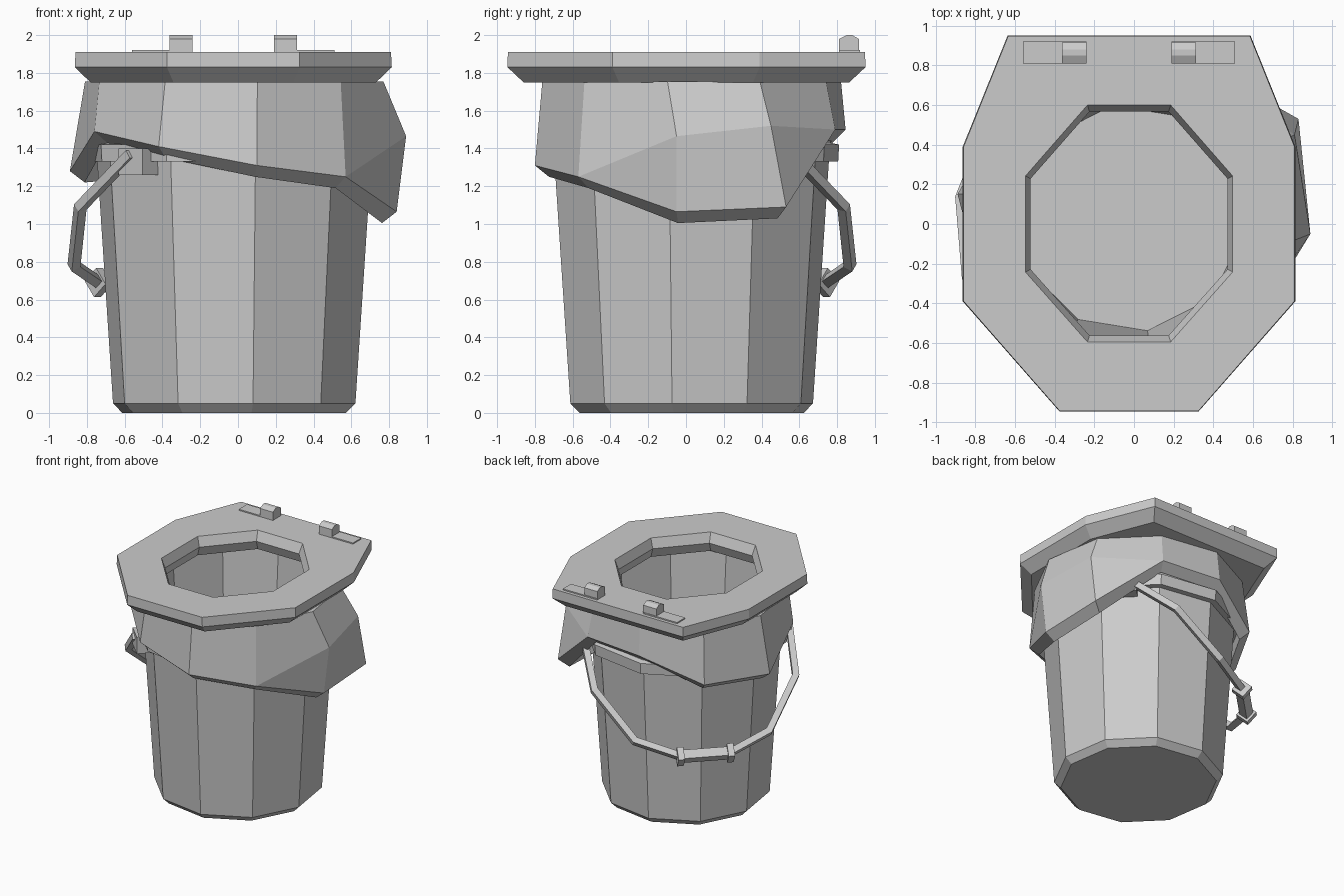
import bpy, bmesh
from math import sin, cos, radians, sqrt
from mathutils import Vector, Matrix

if "Cube" in bpy.data.objects:
    bpy.data.objects.remove(bpy.data.objects["Cube"])

CX, CY = -0.02, 0.03           # bucket axis
ANG = [radians(-81.2 + 36 * k) for k in range(10)]


def finish(name, bm):
    bmesh.ops.remove_doubles(bm, verts=bm.verts, dist=0.0005)
    bmesh.ops.dissolve_degenerate(bm, edges=bm.edges, dist=0.0005)
    bmesh.ops.recalc_face_normals(bm, faces=bm.faces)
    me = bpy.data.meshes.new(name)
    bm.to_mesh(me)
    bm.free()
    ob = bpy.data.objects.new(name, me)
    bpy.context.collection.objects.link(ob)
    return ob


def loft(name, rings, cap_start=False, cap_end=False, loop=False):
    """Skin consecutive closed rings of points."""
    bm = bmesh.new()
    vs = [[bm.verts.new(p) for p in r] for r in rings]
    pairs = list(zip(vs, vs[1:])) + ([(vs[-1], vs[0])] if loop else [])
    for a, b in pairs:
        n = len(a)
        for i in range(n):
            j = (i + 1) % n
            bm.faces.new((a[i], a[j], b[j], b[i]))
    if cap_start:
        bm.faces.new(vs[0][::-1])
    if cap_end:
        bm.faces.new(vs[-1])
    return finish(name, bm)


def deca(r, z):
    return [(CX + r * cos(a), CY + r * sin(a), z) for a in ANG]


def box(name, x0, x1, y0, y1, z0, z1):
    return loft(name, [[(x0, y0, z), (x1, y0, z), (x1, y1, z), (x0, y1, z)]
                       for z in (z0, z1)], True, True)


# bucket: ten-sided shell with an outer rim band and an inner floor
loft("bucket", [deca(r, z) for r, z in [
    (0.60, 0), (0.65, 0.05), (0.735, 1.33), (0.785, 1.33), (0.79, 1.42),
    (0.745, 1.43), (0.75, 1.74), (0.70, 1.74), (0.575, 0.07)]], True, True)

# bag: uneven skirt hanging over the rim, with a fold on the right side
hem = [(.10, -.80, 1.31), (.57, -.57, 1.25), (.84, -.05, 1.065), (.83, .53, 1.09),
       (.37, .79, 1.50), (-.15, .845, 1.50), (-.62, .64, 1.30), (-.89, .15, 1.28),
       (-.76, -.35, 1.49), (-.42, -.71, 1.41)]
fold = list(hem)
fold[2], fold[3] = (.89, -.05, 1.465), (.81, .45, 1.52)
under = [(CX + (x - CX) * .91, CY + (y - CY) * .91, z - .06) for x, y, z in hem]
loft("bag", [deca(.72, 1.755), deca(.80, 1.755), fold, hem, under, deca(.755, 1.70)])


# seat: eight-sided ring, wider at the back
def octa(scale_x, scale_y, z, pts):
    half = [(x * scale_x, y * scale_y) for x, y in pts]
    return [(x - .025, y, z) for x, y in half] + [(-x - .025, y, z) for x, y in half[::-1]]


outer = [(.35, -.945), (.835, -.39), (.835, .39), (.61, .95)]
inner = [(.21, -.595), (.523, -.242), (.523, .242), (.21, .60)]
loft("seat", [octa(.905, .91, 1.75, outer), octa(1.005, 1, 1.83, outer),
              octa(1, .998, 1.91, outer), octa(1, 1, 1.91, inner),
              octa(.95, .945, 1.83, inner), octa(1, 1, 1.75, inner)], loop=True)

# hinge plates and knuckles, mirrored left and right
for side, s in (("left", -1), ("right", 1)):
    xs = sorted((-.025 + s * .215, -.025 + s * .535))
    box("hinge_plate_" + side, *xs, .81, .92, 1.90, 1.92)
    prof = [(.81, 1.91), (.915, 1.91), (.915, 1.98), (.88, 2.0), (.85, 2.0), (.81, 1.98)]
    loft("hinge_knuckle_" + side,
         [[(-.025 + s * d, y, z) for y, z in prof] for d in (.215, .337)], True, True)

# bail handle, in a frame with u across the pivots and v outwards
Q = sqrt(.5)


def uv(u, v, z):
    return Vector(((u - v) * Q, (u + v) * Q, z))


def bar(name, pts, w):
    """Square-section bar along a path lying in the tilted handle plane."""
    nrm = uv(0, .63, .77).normalized()
    rings = []
    for i, p in enumerate(pts):
        t = [(b - a).normalized() for a, b in zip(pts[max(i - 1, 0):i + 1], pts[i:i + 2])
             if (b - a).length > 0]
        if i == 0:
            t = [(pts[1] - pts[0]).normalized()]
        elif i == len(pts) - 1:
            t = [(p - pts[i - 1]).normalized()]
        else:
            t = [(p - pts[i - 1]).normalized(), (pts[i + 1] - p).normalized()]
        tan = sum(t, Vector()).normalized()
        side = tan.cross(nrm).normalized()
        m = w / 2 / max(tan.dot(t[0]), .5)
        n = side.cross(tan).normalized() * (w / 2)
        rings.append([p + side * m + n, p + side * m - n,
                      p - side * m - n, p - side * m + n])
    return loft(name, rings, True, True)


left = [(-.80, 0, 1.37), (-.785, .396, 1.09), (-.523, .705, .78), (-.19, .85, .69)]
path = left + [(-u, v, z) for u, v, z in left[::-1]]
bar("handle", [uv(*p) for p in path], .05)
bar("handle_grip", [uv(-.19, .85, .69), uv(.19, .85, .69)], .075)
for side, s in (("left", -1), ("right", 1)):
    bar("grip_collar_" + side, [uv(s * .17, .85, .69), uv(s * .22, .85, .69)], .11)
    # pivot lug on the bucket wall
    lug = box("handle_lug_" + side, -.08, .08, -.09, .09, -.07, .07)
    lug.data.transform(Matrix.Translation(uv(s * .725, .0, 1.33))
                       @ Matrix.Rotation(radians(45), 4, 'Z'))
